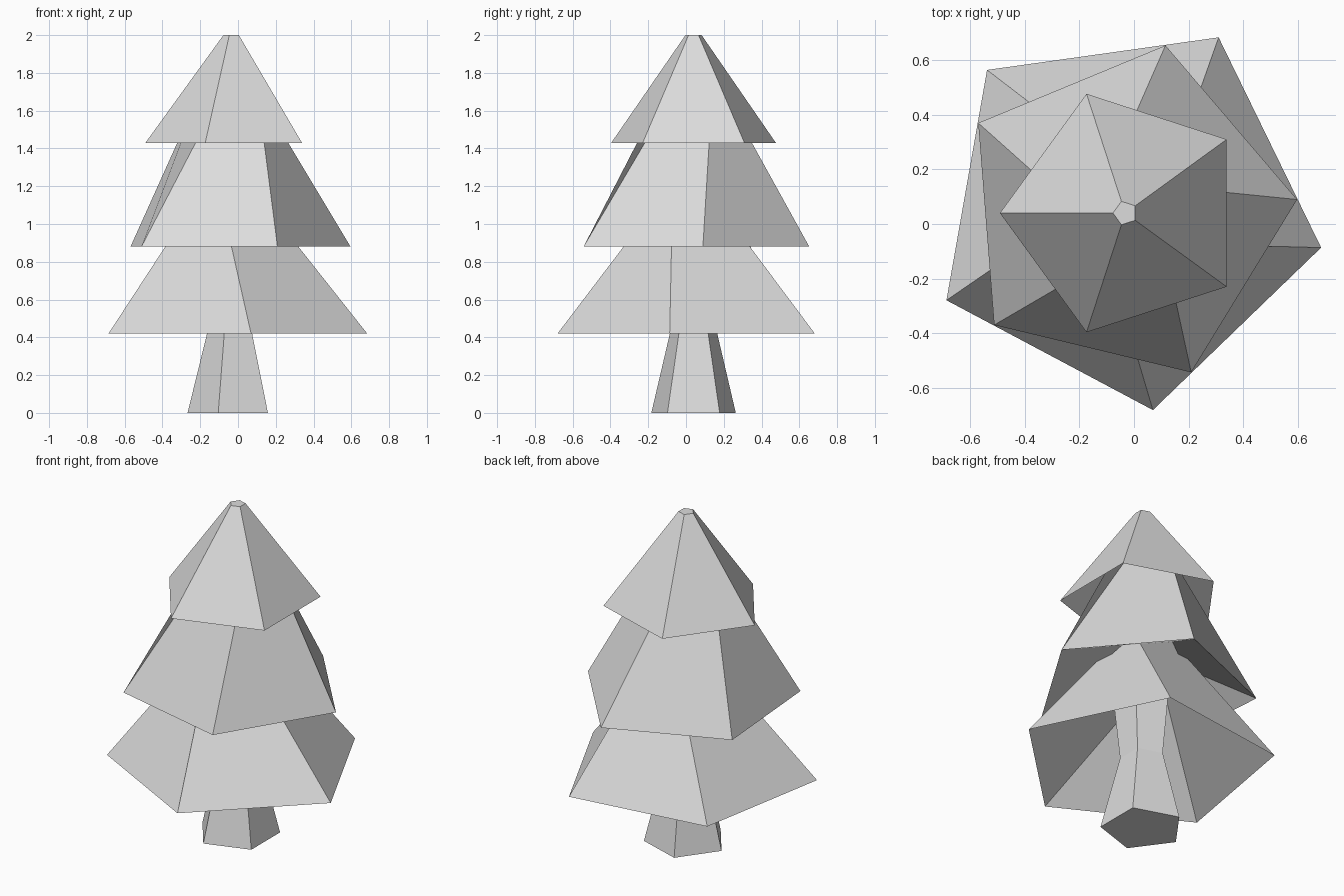
import bpy, bmesh
from math import cos, sin, radians

cube = bpy.data.objects.get("Cube")
if cube:
    bpy.data.objects.remove(cube)

# Single grey material
grey = bpy.data.materials.new("pale_grey")
grey.use_nodes = True
colour = (0.72, 0.72, 0.72, 1)
grey.diffuse_color = colour
grey.node_tree.nodes["Principled BSDF"].inputs["Base Color"].default_value = colour

CENTRE = (-0.032, 0.04)
SIDES = 5
# Rings from the ground up: radius, height, twist in degrees
RINGS = [
    (0.235, 0.00, 36),    # trunk foot
    (0.127, 0.44, 36),    # trunk waist
    (0.170, 0.87, 36),    # trunk top, hidden under the lower branches
    (0.727, 0.42, 62),    # lower branch rim
    (0.190, 1.13, 36),    # lower branch top
    (0.630, 0.88, 4.5),   # middle branch rim
    (0.168, 1.70, 36),    # middle branch top
    (0.458, 1.43, 36),    # upper branch rim
    (0.045, 2.00, 36),    # tip
]


def add_ring(bm, radius, height, twist):
    angles = [radians(twist + 360 / SIDES * i) for i in range(SIDES)]
    return [bm.verts.new((CENTRE[0] + radius * cos(a), CENTRE[1] + radius * sin(a), height))
            for a in angles]


# Whole tree as one bridged column of pentagons
bm = bmesh.new()
rings = [add_ring(bm, *r) for r in RINGS]
for low, high in zip(rings, rings[1:]):
    for i in range(SIDES):
        j = (i + 1) % SIDES
        # starting at the far lower corner sets the fold of the twisted quads
        bm.faces.new((low[j], high[j], high[i], low[i]))
bm.faces.new(rings[0][::-1])
bm.faces.new(rings[-1])

mesh = bpy.data.meshes.new("pine_tree")
bm.to_mesh(mesh)
bm.free()
mesh.materials.append(grey)
tree = bpy.data.objects.new("pine_tree", mesh)
bpy.context.collection.objects.link(tree)
